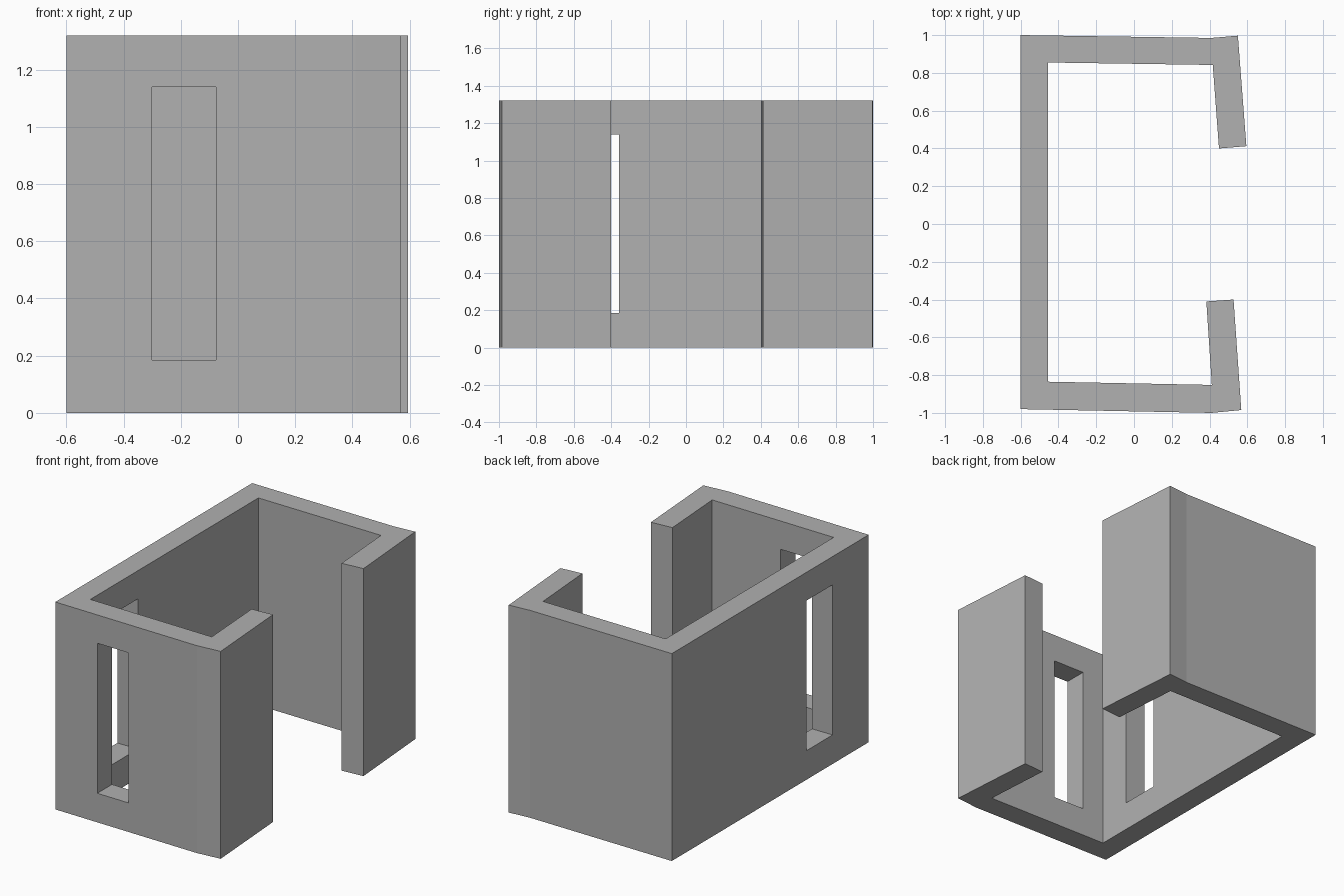
import bpy
import bmesh

HEIGHT = 1.32

cube = bpy.data.objects.get("Cube")
if cube:
    bpy.data.objects.remove(cube, do_unlink=True)

# Single plain grey
grey = bpy.data.materials.new("plain grey")
grey.use_nodes = True
colour = (0.44, 0.44, 0.44, 1)
grey.diffuse_color = colour
grey.node_tree.nodes["Principled BSDF"].inputs["Base Color"].default_value = colour


def prism(name, outline, z0, z1):
    """Extrude a counter-clockwise plan outline from z0 to z1."""
    bm = bmesh.new()
    base = bm.faces.new([bm.verts.new((x, y, z0)) for x, y in outline])
    top = bmesh.ops.extrude_face_region(bm, geom=[base], use_keep_orig=True)
    moved = [v for v in top["geom"] if isinstance(v, bmesh.types.BMVert)]
    bmesh.ops.translate(bm, verts=moved, vec=(0, 0, z1 - z0))
    bmesh.ops.recalc_face_normals(bm, faces=bm.faces)
    mesh = bpy.data.meshes.new(name)
    bm.to_mesh(mesh)
    bm.free()
    mesh.materials.append(grey)
    obj = bpy.data.objects.new(name, mesh)
    bpy.context.collection.objects.link(obj)
    return obj


def rectangle(x0, x1, y0, y1):
    return [(x0, y0), (x1, y0), (x1, y1), (x0, y1)]


# Slightly skewed C-shaped wall, open in the middle of the +x side
outer_front = [(-0.6, -0.98), (0.41, -1.0), (0.568, -0.985), (0.527, -0.4)]
inner = [(0.383, -0.41), (0.412, -0.852), (-0.455, -0.835),
         (-0.455, 0.855), (0.417, 0.842), (0.45, 0.4)]
outer_back = [(0.595, 0.412), (0.55, 0.997), (0.41, 0.985), (-0.6, 1.0)]
walls = prism("walls", outer_front + inner + outer_back, 0, HEIGHT)

# Tall window openings in the front wall and the long wall
openings = {
    "front_window_cutter": rectangle(-0.3, -0.077, -1.2, -0.7),
    "side_window_cutter": rectangle(-0.8, -0.35, -0.617, -0.357),
}
for name, plan in openings.items():
    cutter = prism(name, plan, 0.185, 1.14)
    cutter.hide_render = True
    cutter.hide_viewport = True
    cut = walls.modifiers.new(name, 'BOOLEAN')
    cut.operation = 'DIFFERENCE'
    cut.solver = 'EXACT'
    cut.object = cutter

# Bake the openings into the walls and drop the cutters
bpy.context.view_layer.update()
graph = bpy.context.evaluated_depsgraph_get()
walls.data = bpy.data.meshes.new_from_object(walls.evaluated_get(graph))
walls.modifiers.clear()
for name in openings:
    bpy.data.objects.remove(bpy.data.objects[name], do_unlink=True)
